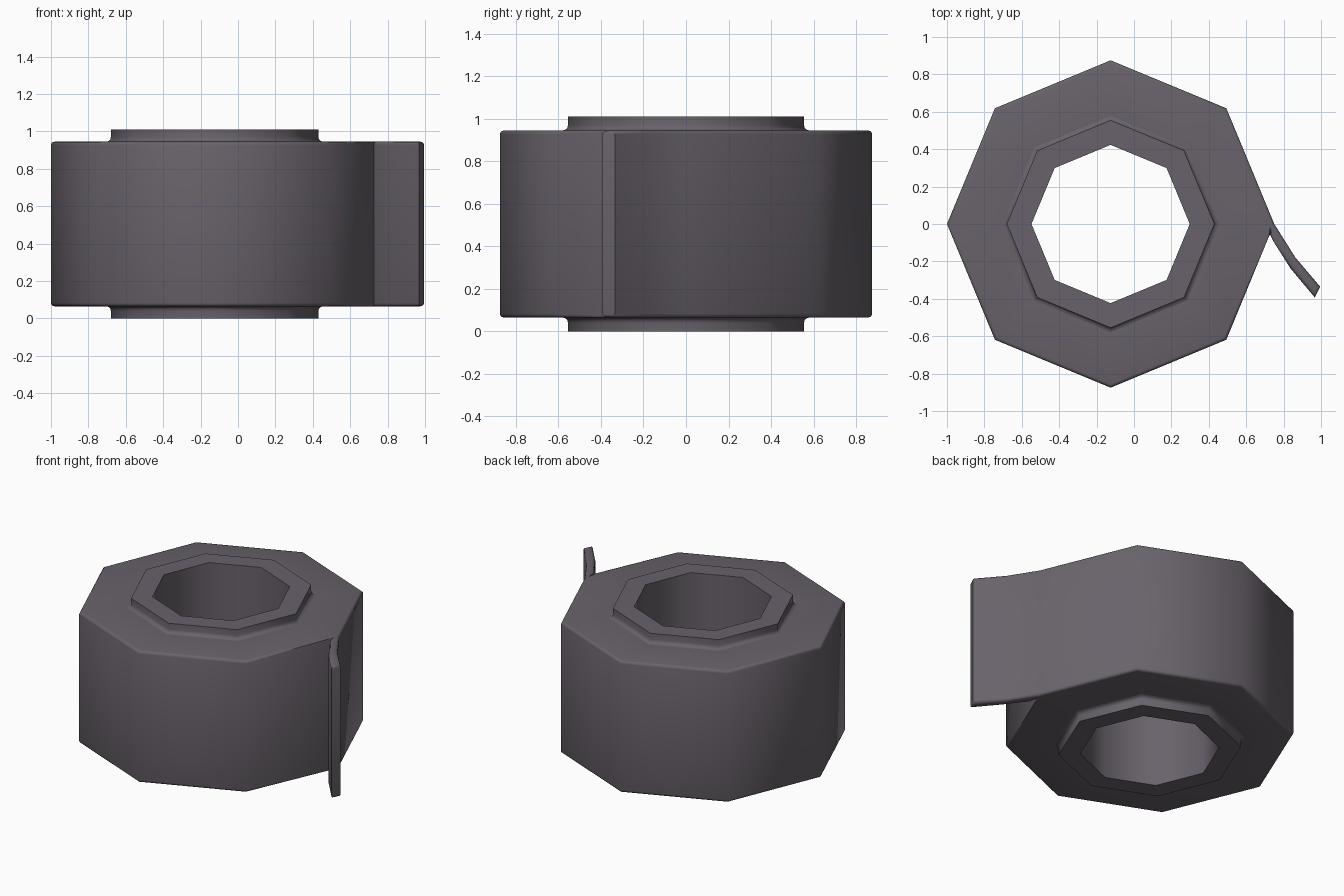
import bpy, bmesh, math

if "Cube" in bpy.data.objects:
    bpy.data.objects.remove(bpy.data.objects["Cube"])

CX, N = -0.125, 8
Z0, Z1 = 0.065, 0.945      # height range of the wound roll
R_OUT, R_JOIN = 0.875, 0.578

mat = bpy.data.materials.new("dark purple grey")
mat.diffuse_color = (0.14, 0.122, 0.145, 1)
mat.use_nodes = True
mat.node_tree.nodes["Principled BSDF"].inputs["Base Color"].default_value = mat.diffuse_color


def ring(r):
    return [(CX + r * math.cos(i * math.tau / N), r * math.sin(i * math.tau / N))
            for i in range(N)]


def finish(bm, name):
    me = bpy.data.meshes.new(name)
    bm.to_mesh(me)
    bm.free()
    ob = bpy.data.objects.new(name, me)
    bpy.context.collection.objects.link(ob)
    me.materials.append(mat)
    bpy.ops.object.select_all(action='DESELECT')
    ob.select_set(True)
    bpy.context.view_layer.objects.active = ob
    bpy.ops.object.shade_smooth_by_angle(angle=math.radians(50))
    return ob


# Wound roll with the loose tape end
flap = [(0.718, -0.075), (0.727, -0.055), (0.748, -0.097),
        (0.837, -0.238), (0.967, -0.393), (0.995, -0.335), (0.862, -0.178)]
outline = ring(R_OUT) + flap
n = len(outline)
bm = bmesh.new()
lo = [bm.verts.new((x, y, Z0)) for x, y in outline + ring(R_JOIN)]
hi = [bm.verts.new((x, y, Z1)) for x, y in outline + ring(R_JOIN)]
caps = [[n + i, i, i + 1, n + i + 1] for i in range(N - 1)]
caps += [[n + 7, 7, 8, 9, 0, n], [9, 10, 11, 14, 0], [11, 12, 13, 14]]
for c in caps:
    bm.faces.new([hi[i] for i in c])
    bm.faces.new([lo[i] for i in reversed(c)])
sides = [(i, i + 1) for i in range(7)] + [(i, (i + 1) % n) for i in range(7, n)]
for i, j in sides:
    bm.faces.new([lo[i], lo[j], hi[j], hi[i]])
rims = [bm.edges.get((v[i], v[j])) for i, j in sides for v in (lo, hi)]
bmesh.ops.bevel(bm, geom=rims, offset=0.018, segments=3, profile=0.5,
                affect='EDGES', clamp_overlap=False)
finish(bm, "tape_roll")

# Core tube, blended into the roll by small fillets
half = [(R_JOIN, Z0), (0.566, 0.061), (0.558, 0.052), (0.555, 0.04), (0.555, 0), (0.423, 0)]
prof = half + [(r, 1.01 - z) for r, z in reversed(half)]
bm = bmesh.new()
loops = [[bm.verts.new((x, y, z)) for x, y in ring(r)] for r, z in prof]
for a, b in zip(loops, loops[1:]):
    for i in range(N):
        j = (i + 1) % N
        bm.faces.new([a[i], b[i], b[j], a[j]])
finish(bm, "core_tube")
